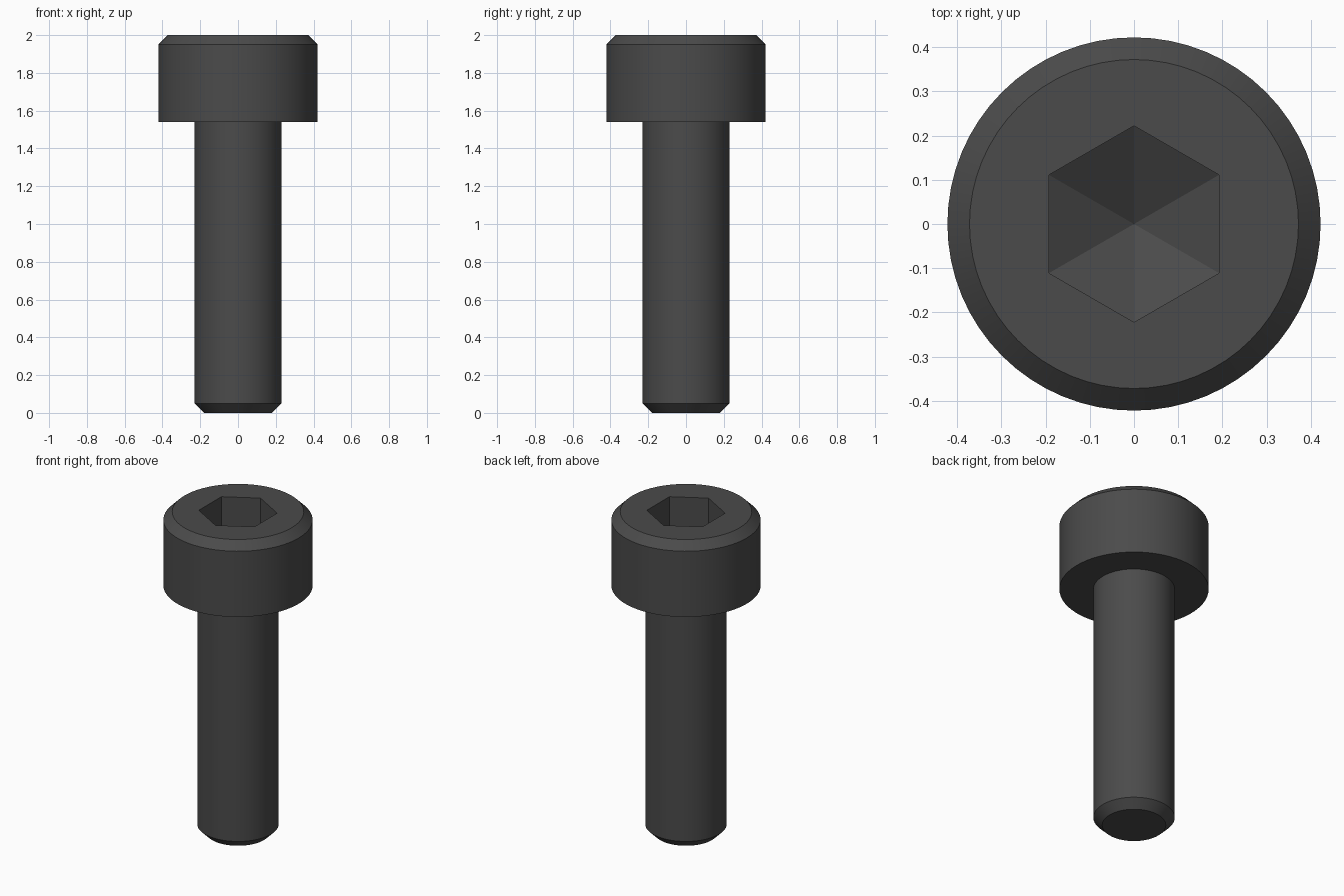
import bpy
import bmesh
from math import sin, cos, pi, radians

if "Cube" in bpy.data.objects:
    bpy.data.objects.remove(bpy.data.objects["Cube"], do_unlink=True)

SEGMENTS = 64

# Dark steel
steel = bpy.data.materials.new("dark_steel")
steel.use_nodes = True
colour = (0.07, 0.07, 0.07, 1)
steel.diffuse_color = colour
steel.node_tree.nodes["Principled BSDF"].inputs["Base Color"].default_value = colour


def ring(bm, radius, z, count):
    """Closed ring of vertices, starting on +y."""
    return [bm.verts.new((radius * sin(2 * pi * i / count),
                          radius * cos(2 * pi * i / count), z))
            for i in range(count)]


def bridge(bm, a, b):
    """Quads between two rings of equal count."""
    n = len(a)
    for i in range(n):
        j = (i + 1) % n
        bm.faces.new((a[i], a[j], b[j], b[i]))


bm = bmesh.new()

# Shank, head and chamfers, turned from the tip up
profile = [(0.18, 0), (0.23, 0.05), (0.23, 1.54),
           (0.422, 1.54), (0.422, 1.95), (0.372, 2)]
rings = [ring(bm, r, z, SEGMENTS) for r, z in profile]
for lower, upper in zip(rings, rings[1:]):
    bridge(bm, lower, upper)
bm.faces.new(rings[0])

# Hexagonal socket with a drilled point at the bottom
rim = ring(bm, 0.222, 2, 6)
floor = ring(bm, 0.222, 1.77, 6)
bridge(bm, rim, floor)
point = bm.verts.new((0, 0, 1.645))
for i in range(6):
    bm.faces.new((floor[i], floor[(i + 1) % 6], point))

# Flat top of the head around the socket
open_edges = [e for e in bm.edges if e.is_boundary]
bmesh.ops.triangle_fill(bm, edges=open_edges, use_beauty=True, normal=(0, 0, 1))
bmesh.ops.recalc_face_normals(bm, faces=bm.faces[:])

mesh = bpy.data.meshes.new("socket_head_bolt")
bm.to_mesh(mesh)
bm.free()
mesh.materials.append(steel)

bolt = bpy.data.objects.new("socket_head_bolt", mesh)
bpy.context.collection.objects.link(bolt)
bpy.ops.object.select_all(action="DESELECT")
bolt.select_set(True)
bpy.context.view_layer.objects.active = bolt
bpy.ops.object.shade_smooth_by_angle(angle=radians(25))
